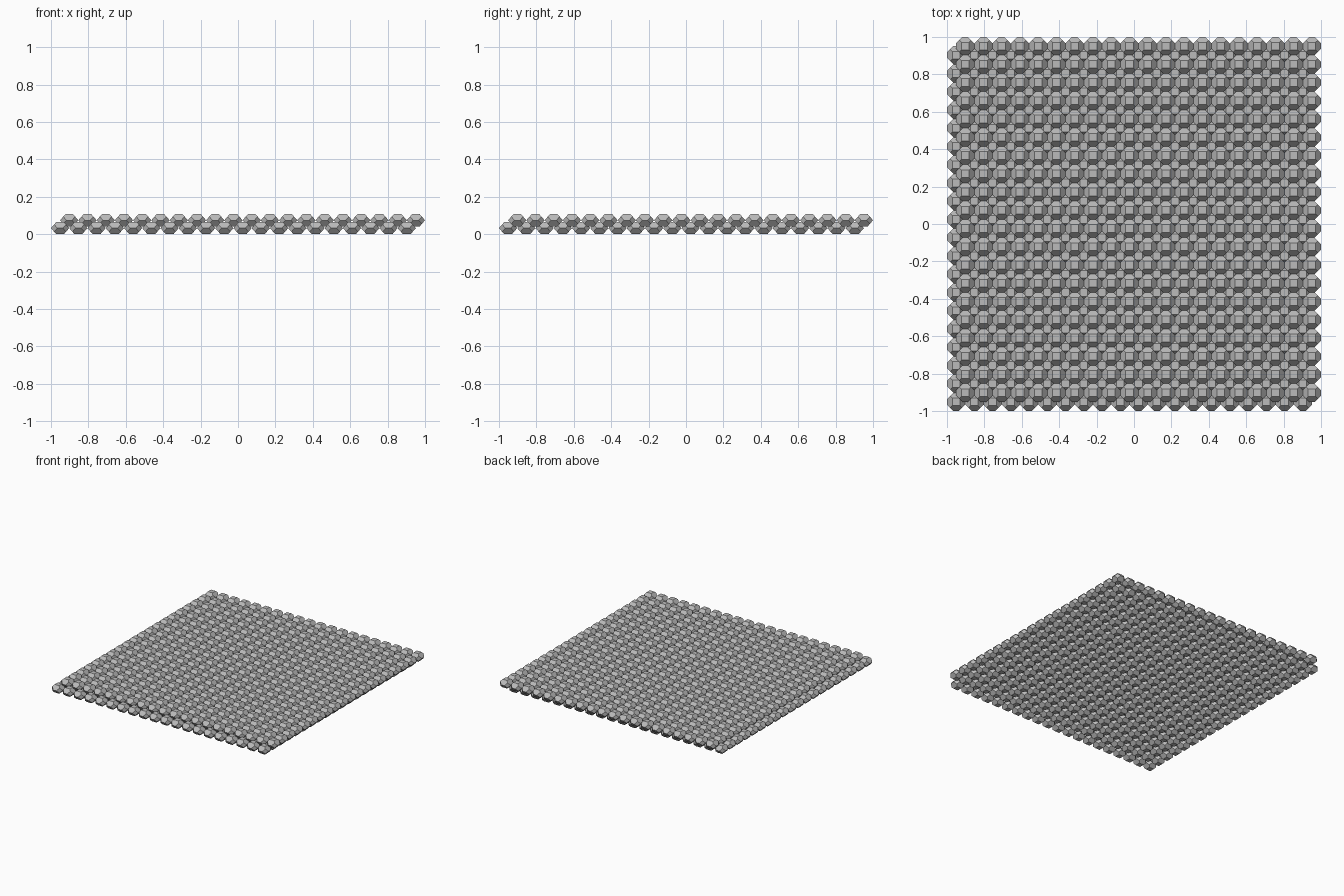
import bpy
import bmesh

cube = bpy.data.objects.get("Cube")
if cube:
    bpy.data.objects.remove(cube, do_unlink=True)

COUNT = 20                      # cells along each side of a layer
PITCH = 2 / (COUNT + 0.5)       # the upper layer is shifted by half a cell
TOTAL = 0.107
CELL_HEIGHT = 0.065
TOP = 0.21 * PITCH              # half width of the flat cap
BELT = 0.15 * PITCH             # half width of the straight belt edges
REACH = 0.5 * PITCH             # half width of the cell

stone = bpy.data.materials.new("grey stone")
stone.use_nodes = True
grey = (0.5, 0.5, 0.5, 1)
stone.diffuse_color = grey
stone.node_tree.nodes["Principled BSDF"].inputs["Base Color"].default_value = grey


def cell_mesh():
    """Flattened truncated octahedron as the hull of its corner points."""
    half = CELL_HEIGHT / 2
    corner = (REACH + BELT) / 2
    rise = half * (REACH - corner) / (REACH - TOP)
    bm = bmesh.new()
    for sx in (-1, 1):
        for sy in (-1, 1):
            bm.verts.new((sx * REACH, sy * BELT, 0))
            bm.verts.new((sx * BELT, sy * REACH, 0))
            for sz in (-1, 1):
                bm.verts.new((sx * TOP, sy * TOP, sz * half))
                bm.verts.new((sx * corner, sy * corner, sz * rise))
    bmesh.ops.convex_hull(bm, input=bm.verts)
    bmesh.ops.dissolve_limit(bm, angle_limit=0.02, verts=bm.verts, edges=bm.edges)
    bmesh.ops.recalc_face_normals(bm, faces=bm.faces)
    mesh = bpy.data.meshes.new("faceted_cell")
    bm.to_mesh(mesh)
    bm.free()
    mesh.materials.append(stone)
    return mesh


def layer(name, start, z):
    """Square grid of cells whose first cell sits at (start, start, z)."""
    obj = bpy.data.objects.new(name, cell_mesh())
    bpy.context.collection.objects.link(obj)
    obj.location = (start, start, z)
    for axis in range(2):
        array = obj.modifiers.new("repeat", "ARRAY")
        array.count = COUNT
        array.use_relative_offset = False
        array.use_constant_offset = True
        step = [0, 0, 0]
        step[axis] = PITCH
        array.constant_offset_displace = step


# Two interlocking layers
layer("lower_cells", -1 + PITCH / 2, CELL_HEIGHT / 2)
layer("upper_cells", -1 + PITCH, TOTAL - CELL_HEIGHT / 2)
